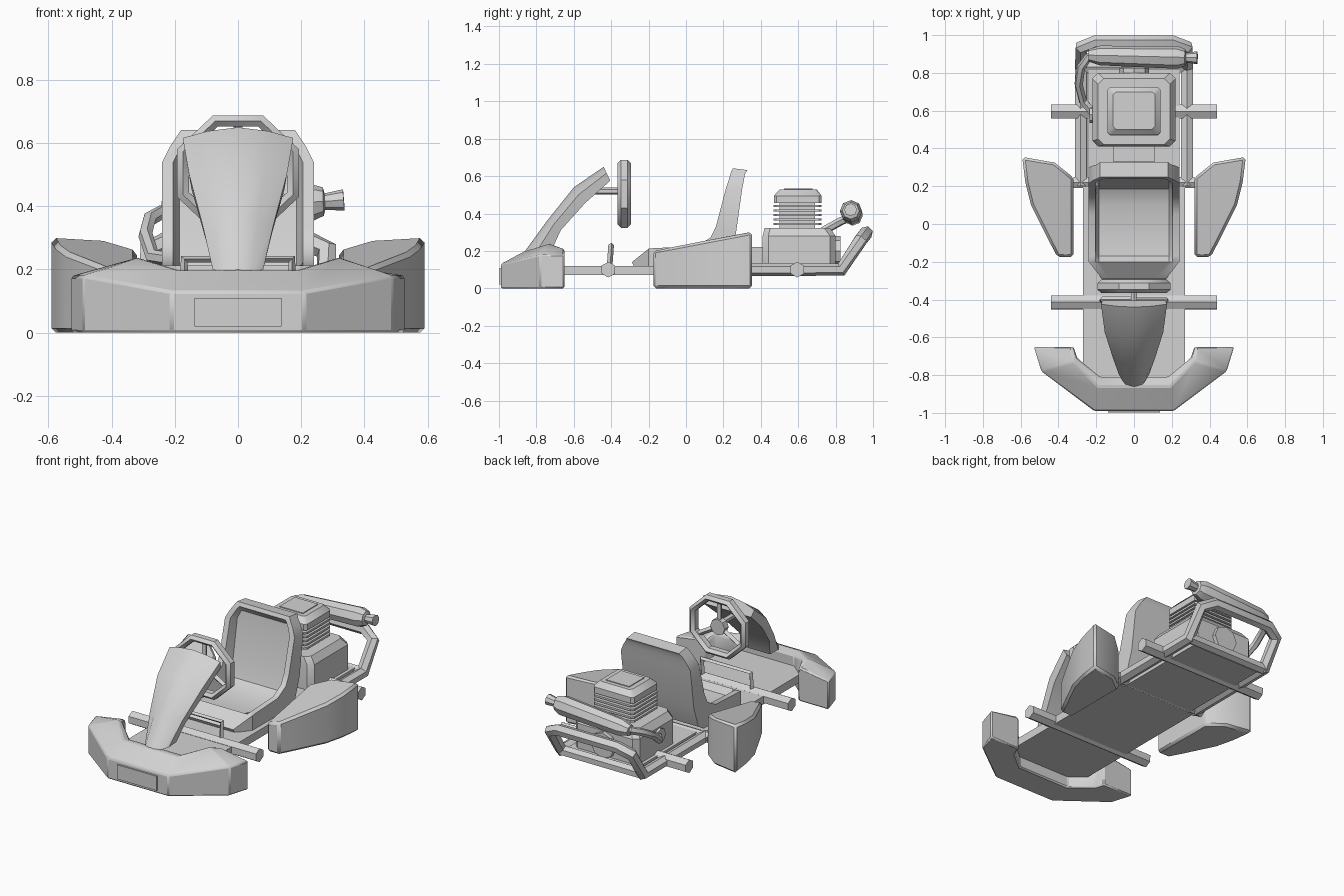
import bpy, bmesh, math
from mathutils import Vector

if "Cube" in bpy.data.objects:
    bpy.data.objects.remove(bpy.data.objects["Cube"])

grey = bpy.data.materials.new("light grey")
grey.diffuse_color = (0.65, 0.65, 0.65, 1)
grey.use_nodes = True
grey.node_tree.nodes["Principled BSDF"].inputs["Base Color"].default_value = grey.diffuse_color


def finish(name, bm, bevel=0, mirror=False):
    bmesh.ops.recalc_face_normals(bm, faces=bm.faces)
    me = bpy.data.meshes.new(name)
    bm.to_mesh(me)
    bm.free()
    me.materials.append(grey)
    ob = bpy.data.objects.new(name, me)
    bpy.context.collection.objects.link(ob)
    if bevel:
        m = ob.modifiers.new("bevel", 'BEVEL')
        m.width, m.segments = bevel, 1
    if mirror:
        ob.modifiers.new("mirror", 'MIRROR')
    bpy.ops.object.select_all(action='DESELECT')
    ob.select_set(True)
    bpy.context.view_layer.objects.active = ob
    bpy.ops.object.shade_smooth_by_angle(angle=math.radians(35))
    return ob


def loft(name, rings, closed=False, **kw):
    """Skin a list of equal rings; cap both ends unless closed."""
    bm = bmesh.new()
    vs = [[bm.verts.new(p) for p in r] for r in rings]
    n = len(vs[0])
    for i in range(len(vs) if closed else len(vs) - 1):
        a, b = vs[i], vs[(i + 1) % len(vs)]
        for k in range(n):
            bm.faces.new((a[k], a[(k + 1) % n], b[(k + 1) % n], b[k]))
    if not closed:
        bm.faces.new(vs[0])
        bm.faces.new(vs[-1])
    return finish(name, bm, **kw)


def box(name, x0, x1, y0, y1, z0, z1, **kw):
    c = [(x0, y0), (x1, y0), (x1, y1), (x0, y1)]
    return loft(name, [[(x, y, z) for x, y in c] for z in (z0, z1)], **kw)


def tube(name, pts, r, n=6, **kw):
    """Tube through points; r is one radius or one per point."""
    pts = [Vector(p) for p in pts]
    rs = r if isinstance(r, list) else [r] * len(pts)
    a, rings = Vector((0.01, 0.02, 1)), []
    for i, p in enumerate(pts):
        t = Vector((0, 0, 0))
        if i > 0:
            t += (p - pts[i - 1]).normalized()
        if i < len(pts) - 1:
            t += (pts[i + 1] - p).normalized()
        t.normalize()
        a = (a - t * a.dot(t)).normalized()
        b = t.cross(a)
        rings.append([p + rs[i] * (a * math.cos(k * math.tau / n) + b * math.sin(k * math.tau / n))
                      for k in range(n)])
    return loft(name, rings, **kw)


def flip(pts):
    return [(-x, y, z) for x, y, z in reversed(pts)]


# front bumper: outer x,y,z-top / ridge x,y,z / inner x,y
half = [((.21, -.99, .13), (.19, -.86, .20), (.18, -.81)),
        ((.49, -.78, .18), (.32, -.73, .24), (.30, -.71)),
        ((.53, -.65, .18), (.33, -.65, .21), (.32, -.65))]


def bumper_ring(s, o, r, i):
    return [(s * o[0], o[1], 0), (s * o[0], o[1], o[2]), (s * r[0], r[1], r[2]),
            (s * i[0], i[1], r[2] - .015), (s * i[0], i[1], 0)]


loft("front_bumper", [bumper_ring(-1, *h) for h in reversed(half)] + [bumper_ring(1, *h) for h in half],
     bevel=.008)
box("number_plate", -.137, .137, -.998, -.989, .02, .11)

# floor pan, chassis rails and axles
box("floor_pan", -.27, .27, -.85, .2, .07, .12)
box("rear_floor", -.24, .24, .2, .82, .07, .125)
for name, y, w, r in (("front_axle", -.415, .44, .042), ("rear_axle", .595, .44, .042),
                      ("middle_crossbar", .22, .32, .033), ("rear_crossbar", .83, .28, .033)):
    tube(name, [(-w, y, .1), (w, y, .1)], r)
rail = [(.28, .2, .1), (.28, .83, .1), (.28, .935, .26), (.2, .965, .298)]
tube("rear_rail_and_bumper", rail + flip(rail), .036)

# pedal frame
leg = [(.17, -.41, .1), (.17, -.40, .232)]
tube("pedal_frame", leg + flip(leg), .015, n=4)

# steering fairing: front y,z / back y,z / half width
fair = []
for fy, fz, by, bz, w in ((-.86, .20, -.72, .20, .08), (-.74, .365, -.67, .31, .112),
                          (-.60, .54, -.54, .455, .155), (-.44, .65, -.405, .575, .175)):
    my, mz = fy * .55 + by * .45, fz * .55 + bz * .45
    side = [(.55 * w, fy + .005, fz - .012), (w, my, mz), (.95 * w, by, bz)]
    fair.append([(0, fy, fz)] + side + flip(side))
loft("steering_fairing", fair)

# steering wheel: octagonal rim, hub, three spokes and column
WY, WZ = -.33, .505
rings = []
for k in range(8):
    a = (k + .5) * math.tau / 8
    ring = []
    for j in range(6):
        b = j * math.tau / 6
        rad = .178 + .022 * math.sin(b)
        ring.append((1.06 * rad * math.cos(a), WY + .035 * math.cos(b), WZ + rad * math.sin(a)))
    rings.append(ring)
loft("steering_wheel_rim", rings, closed=True)
tube("steering_hub", [(0, WY - .02, WZ), (0, WY + .02, WZ)], .05, n=8)
for k, deg in enumerate((90, 210, 330)):
    a = math.radians(deg)
    tube("steering_spoke_%d" % k, [(0, WY, WZ), (.18 * math.cos(a), WY, WZ + .18 * math.sin(a))], .016, n=4)
tube("steering_column", [(0, -.5, .52), (0, WY, .52)], .018)

# bucket seat: front y,z / back y,z / half width / recess depth
seat = []
for fy, fz, by, bz, w, f in ((-.29, .14, -.27, .10, .17, 0), (-.20, .212, -.20, .10, .24, 0),
                             (-.17, .215, -.17, .10, .24, .35), (.05, .225, .13, .10, .24, .6),
                             (.13, .27, .22, .15, .24, .6), (.16, .33, .265, .28, .24, .55),
                             (.215, .54, .30, .53, .24, .5), (.232, .59, .31, .58, .215, .4),
                             (.24, .62, .315, .61, .195, 0), (.25, .642, .328, .632, .18, 0)):
    iy, iz = fy + (by - fy) * f, fz + (bz - fz) * f
    side = [(w - .055, iy, iz), (w - .035, fy, fz), (w, fy, fz), (w, by, bz)]
    seat.append(side + flip(side))
loft("seat", seat)

# side pods with tops rising to the rear
outline = [(.32, -.175), (.405, -.175), (.45, -.09), (.545, .10), (.575, .22), (.592, .355),
           (.42, .325), (.32, .245)]
loft("side_pods", [[(x, y, 0) for x, y in outline],
                   [(x, y, .235 + .19 * y - (.02 if x < .35 else 0)) for x, y in outline]],
     bevel=.014, mirror=True)


# engine: tapered block, fins, cylinder head
def chamfered(x, y0, y1, z, c):
    return [(-x + c, y0, z), (x - c, y0, z), (x, y0 + c, z), (x, y1 - c, z),
            (x - c, y1, z), (-x + c, y1, z), (-x, y1 - c, z), (-x, y0 + c, z)]


loft("engine_block", [chamfered(.22, .41, .80, .12, .03), chamfered(.22, .41, .80, .28, .03),
                      chamfered(.19, .42, .77, .322, .03)])
box("engine_cylinder", -.105, .105, .50, .69, .31, .46)
for k in range(5):
    z = .338 + k * .024
    loft("cooling_fin_%d" % k, [chamfered(.14, .467, .725, zz, .015) for zz in (z, z + .012)])
loft("cylinder_head", [chamfered(.14, .47, .725, .457, .015), chamfered(.14, .47, .725, .495, .015),
                       chamfered(.11, .50, .70, .528, .015)])
box("head_cap", -.08, .08, .525, .675, .52, .533)
box("intake_box", -.11, .11, .33, .42, .12, .22)
tube("engine_rear_cover", [(0, .78, .2), (0, .825, .2)], .08, n=8)

# exhaust pipe, muffler and tip
tube("exhaust_flange", [(-.20, .58, .23), (-.235, .58, .23)], .045, n=8)
tube("exhaust_pipe", [(-.20, .57, .23), (-.27, .65, .24), (-.293, .74, .31), (-.28, .83, .36),
                      (-.24, .885, .382), (-.17, .892, .387)], .023)
tube("muffler", [(-.24, .893, .383), (-.18, .892, .387), (.23, .882, .412), (.27, .881, .415),
                 (.275, .881, .415), (.335, .88, .42)], [.033, .052, .06, .045, .026, .034], n=8)
